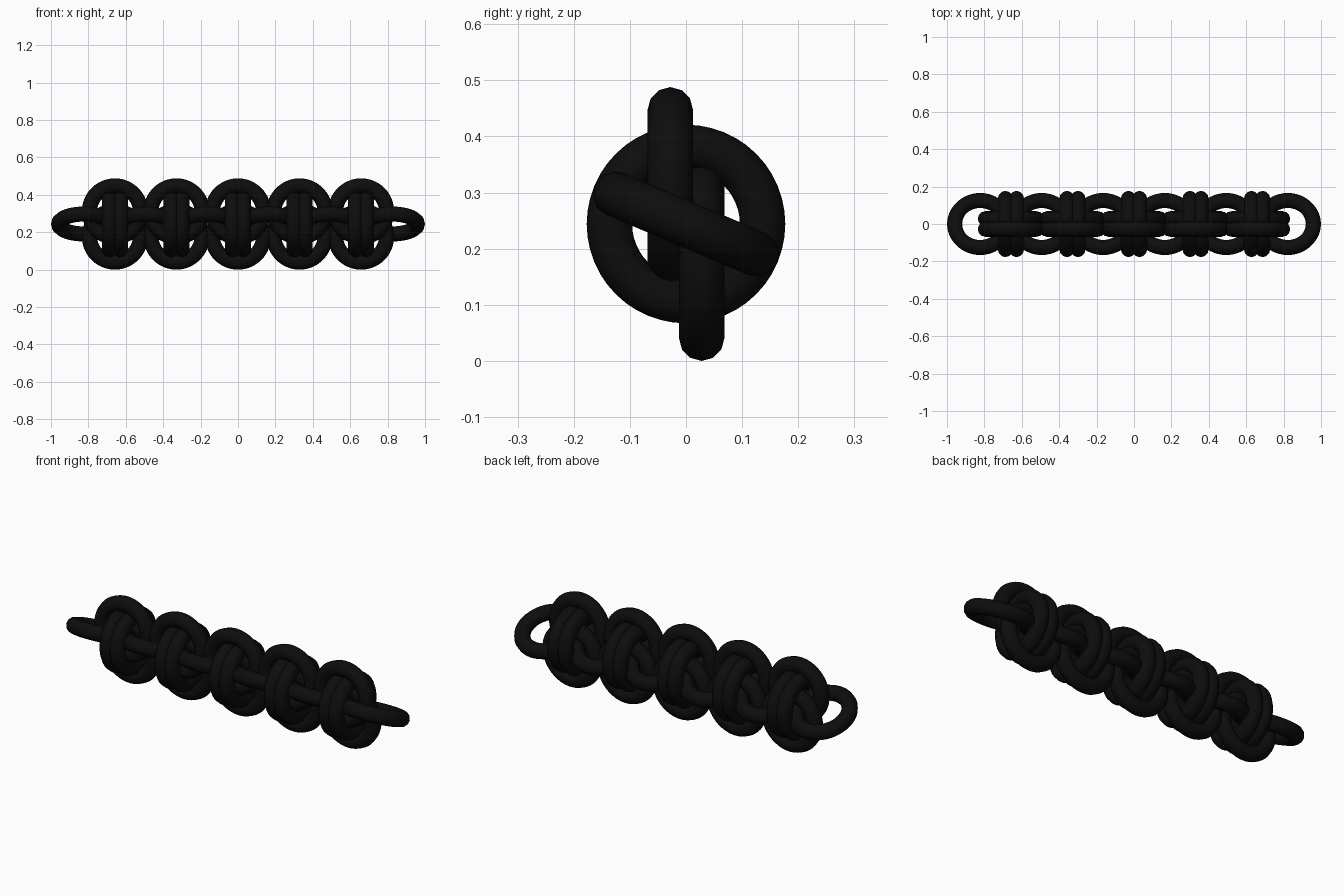
import bpy
from math import radians

if "Cube" in bpy.data.objects:
    bpy.data.objects.remove(bpy.data.objects["Cube"])

MAJOR, MINOR = 0.1365, 0.0405      # ring radius and wire radius
PITCH, MID = 0.329, 0.244          # knot spacing and chain axis height

black = bpy.data.materials.new("black_metal")
black.diffuse_color = (0.004, 0.004, 0.004, 1)
black.use_nodes = True
black.node_tree.nodes["Principled BSDF"].inputs["Base Color"].default_value = black.diffuse_color


def ring(name, loc, rot):
    bpy.ops.mesh.primitive_torus_add(
        major_radius=MAJOR, minor_radius=MINOR,
        major_segments=48, minor_segments=12,
        location=loc, rotation=[radians(a) for a in rot])
    ob = bpy.context.object
    ob.name = name
    ob.data.materials.append(black)
    bpy.ops.object.shade_smooth()


# Five knots, each with an upper and lower upright ring and a pair of cross rings
for i in range(5):
    x = (i - 2) * PITCH
    for s, side in ((1, "upper"), (-1, "lower")):
        ring(f"{side}_upright_ring_{i}", (x, -s * 0.028, MID + s * 0.067), (90, 0, 0))
        ring(f"{side}_cross_ring_{i}", (x + s * 0.0295, 0, MID), (0, 90, 0))

# Six tilted rings linking the knots and forming the end loops
for i in range(6):
    ring(f"link_ring_{i}", ((i - 2.5) * PITCH, 0, MID), (-23, 0, 0))
